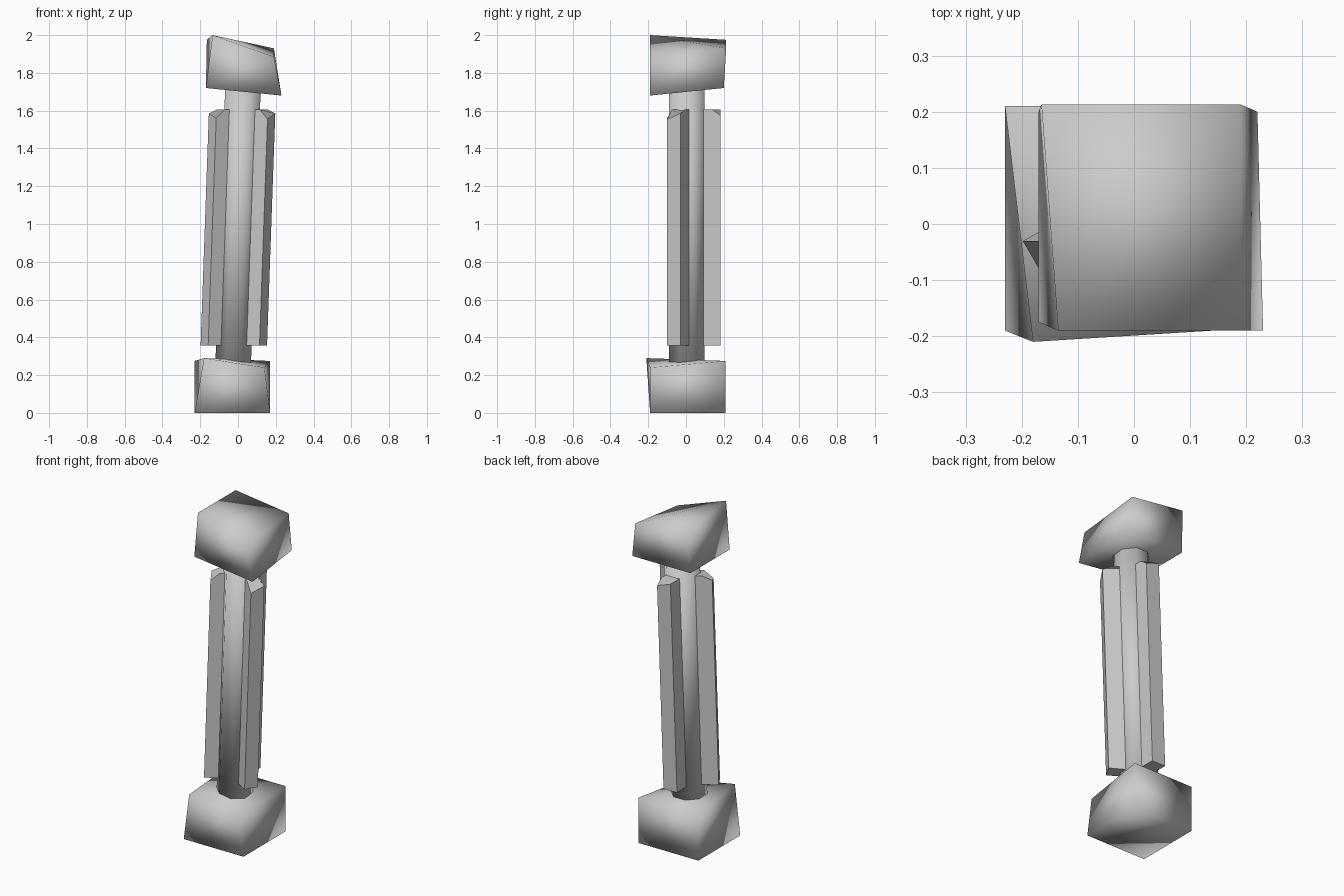
import bpy, math
from mathutils import Vector

if "Cube" in bpy.data.objects:
    bpy.data.objects.remove(bpy.data.objects["Cube"])


def make_mesh(name, verts, faces, angle=None):
    mesh = bpy.data.meshes.new(name)
    mesh.from_pydata(verts, [], faces)
    ob = bpy.data.objects.new(name, mesh)
    bpy.context.collection.objects.link(ob)
    bpy.ops.object.select_all(action='DESELECT')
    bpy.context.view_layer.objects.active = ob
    ob.select_set(True)
    if angle is None:
        bpy.ops.object.shade_smooth()
    else:
        bpy.ops.object.shade_smooth_by_angle(angle=math.radians(angle))
    return ob


def loft(name, bottom, top, angle=None):
    """Solid between two matching counter-clockwise rings."""
    n = len(bottom)
    faces = [tuple(reversed(range(n))), tuple(range(n, 2 * n))]
    faces += [(i, (i + 1) % n, n + (i + 1) % n, n + i) for i in range(n)]
    return make_mesh(name, list(bottom) + list(top), faces, angle)


def lean(z):
    """x of the slightly leaning shaft axis at height z."""
    return -0.022 + 0.044 * (z - 0.36) / 1.24


# Rough-hewn foot block
loft("base_block",
     [(-0.23, -0.19, 0), (0.17, -0.19, 0), (0.17, 0.21, 0), (-0.23, 0.21, 0)],
     [(-0.18, -0.21, 0.29), (0.14, -0.19, 0.24), (0.17, 0.21, 0.275), (-0.23, 0.21, 0.275)])

# Rough-hewn head block
loft("top_block",
     [(-0.17, -0.175, 1.72), (0.23, -0.19, 1.68), (0.22, 0.20, 1.72), (-0.17, 0.20, 1.72)],
     [(-0.135, -0.19, 2.0), (0.19, -0.19, 1.885), (0.19, 0.213, 1.93), (-0.165, 0.213, 1.975)])

# Octagonal core
def ring(z):
    return [(lean(z) + 0.102 * math.cos(math.radians(22.5 + 45 * i)),
             0.005 + 0.102 * math.sin(math.radians(22.5 + 45 * i)), z) for i in range(8)]

loft("shaft_core", ring(0.25), ring(1.74))

# Three radiating fins with chipped upper corners
CY = 0.025

def fin(name, deg, radius, half, z_right, z_left, inner_z=1.607):
    d = Vector((math.cos(math.radians(deg)), math.sin(math.radians(deg))))
    s = Vector((-d.y, d.x))
    mid = radius * 0.72
    plan = [(0, -half), (mid, -half), (radius, -half),
            (radius, half), (mid, half), (0, half)]
    tops = [inner_z, inner_z, z_right, z_left, inner_z, inner_z]

    def place(p, z):
        q = d * p[0] + s * p[1]
        return (q.x + lean(z), q.y + CY, z)

    loft(name, [place(p, 0.357) for p in plan],
         [place(p, z) for p, z in zip(plan, tops)], 40)

fin("fin_left", 210, 0.18, 0.04, 1.585, 1.56)
fin("fin_right", 330, 0.18, 0.04, 1.555, 1.585)
fin("fin_back", 90, 0.157, 0.045, 1.575, 1.607)
